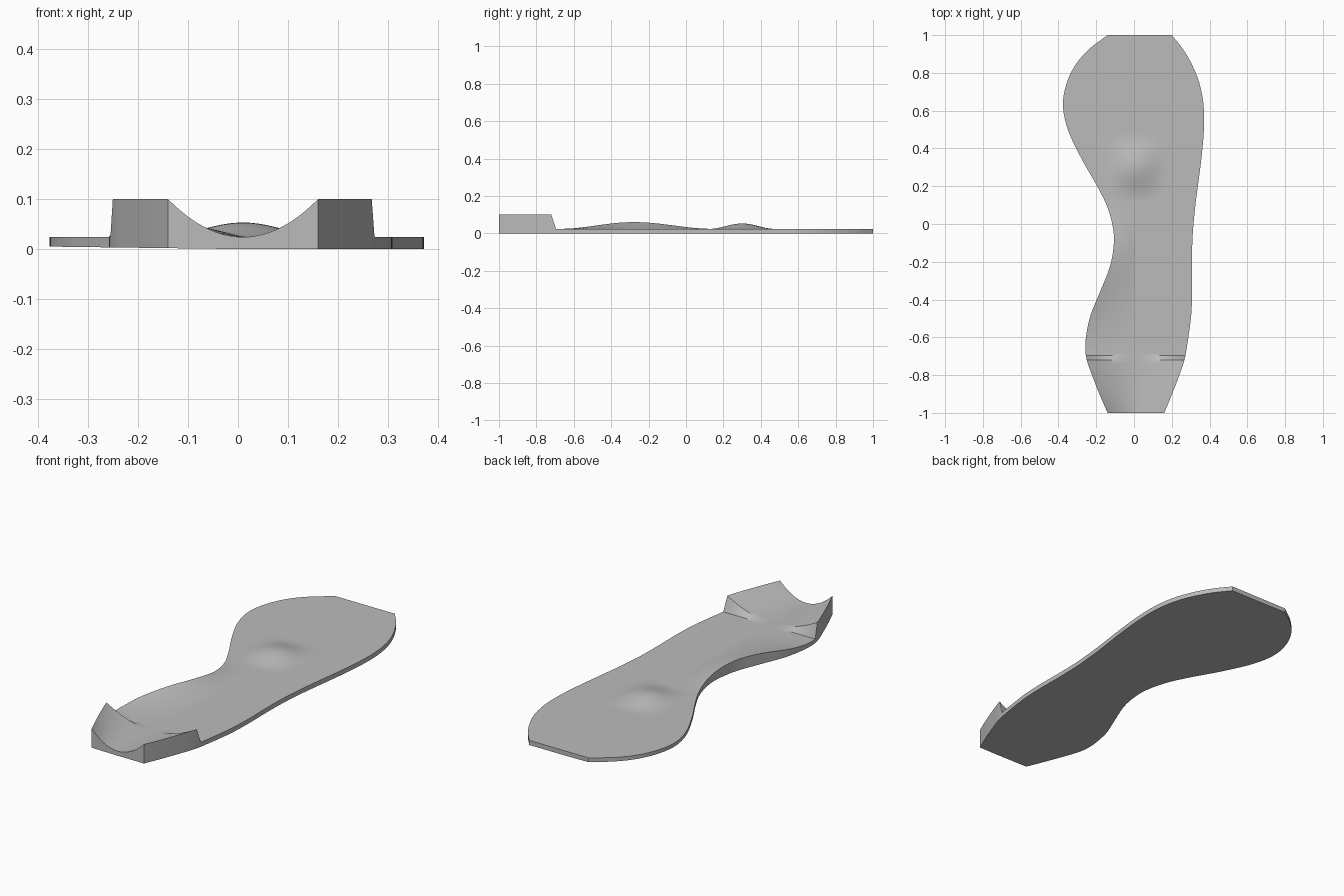
import bpy
import bmesh
import math

cube = bpy.data.objects.get("Cube")
if cube:
    bpy.data.objects.remove(cube, do_unlink=True)

# Outline: (y, inner edge x, outer edge x), heel to toe
OUTLINE = [
    (-1.0, -0.14, 0.16), (-0.9, -0.183, 0.202), (-0.8, -0.222, 0.24),
    (-0.72, -0.25, 0.267), (-0.65, -0.258, 0.28), (-0.57, -0.25, 0.292),
    (-0.48, -0.229, 0.303), (-0.36, -0.18, 0.308), (-0.22, -0.126, 0.307),
    (-0.09, -0.106, 0.309), (0.0, -0.115, 0.315), (0.1, -0.145, 0.325),
    (0.2, -0.195, 0.338), (0.35, -0.28, 0.357), (0.5, -0.35, 0.37),
    (0.63, -0.376, 0.368), (0.75, -0.355, 0.345), (0.85, -0.305, 0.304),
    (0.93, -0.233, 0.256), (1.0, -0.14, 0.2)]
BASE, RIM = 0.024, 0.10
COLS = 48


def slope(i, k):
    a, b = OUTLINE[max(i - 1, 0)], OUTLINE[min(i + 1, len(OUTLINE) - 1)]
    return (b[k] - a[k]) / (b[0] - a[0])


def edge(y, k):
    """Smooth cubic through the outline points."""
    i = 0
    while i < len(OUTLINE) - 2 and y > OUTLINE[i + 1][0]:
        i += 1
    p, q = OUTLINE[i], OUTLINE[i + 1]
    h = q[0] - p[0]
    t = (y - p[0]) / h
    return ((2*t**3 - 3*t**2 + 1) * p[k] + (t**3 - 2*t**2 + t) * h * slope(i, k)
            + (3*t**2 - 2*t**3) * q[k] + (t**3 - t**2) * h * slope(i + 1, k))


def bump(d, half):
    return math.cos(math.pi / 2 * d / half) ** 2 if abs(d) < half else 0.0


def top_height(x, y, u, left):
    # Heel cup, ending in a steep step
    cup = min(max((-0.695 - y) / 0.025, 0), 1)
    z = BASE + (RIM - BASE) * u * u * cup
    # Arch support rising toward the inner edge
    arch = bump(y + 0.28, 0.40 if y < -0.28 else 0.43)
    z += 0.036 * arch * max(0, (0.012 - x) / (0.012 - left))
    # Forefoot pad
    z += 0.029 * bump(x - 0.01, 0.17) * bump(y - 0.30, 0.175)
    return z


# Cross-section rows, with extra ones at the heel step
rows = sorted({round(-1 + 0.02 * i, 4) for i in range(101)} | {-0.695})
rows = [y for y in rows if y != -0.70]

bm = bmesh.new()
top, bottom = [], []
for y in rows:
    left, right = edge(y, 1), edge(y, 2)
    t_row, b_row = [], []
    for c in range(COLS + 1):
        u = 2 * c / COLS - 1
        x = (left + right) / 2 + u * (right - left) / 2
        t_row.append(bm.verts.new((x, y, top_height(x, y, u, left))))
        b_row.append(bm.verts.new((x, y, max(0, -0.013 * x))))
    top.append(t_row)
    bottom.append(b_row)

# Top and underside skins
for j in range(len(rows) - 1):
    for c in range(COLS):
        for g in (top, bottom):
            bm.faces.new((g[j][c], g[j][c + 1], g[j + 1][c + 1], g[j + 1][c]))
    # Side walls
    for c in (0, COLS):
        bm.faces.new((top[j][c], top[j + 1][c], bottom[j + 1][c], bottom[j][c]))
# Heel and toe ends
for j in (0, -1):
    for c in range(COLS):
        bm.faces.new((top[j][c], top[j][c + 1], bottom[j][c + 1], bottom[j][c]))
bmesh.ops.recalc_face_normals(bm, faces=bm.faces[:])

mesh = bpy.data.meshes.new("insole")
bm.to_mesh(mesh)
bm.free()
insole = bpy.data.objects.new("insole", mesh)
bpy.context.collection.objects.link(insole)

# Plain grey material
grey = bpy.data.materials.new("grey")
grey.use_nodes = True
colour = (0.5, 0.5, 0.5, 1)
grey.diffuse_color = colour
for node in grey.node_tree.nodes:
    if node.type == 'BSDF_PRINCIPLED':
        node.inputs["Base Color"].default_value = colour
mesh.materials.append(grey)

bpy.ops.object.select_all(action='DESELECT')
insole.select_set(True)
bpy.context.view_layer.objects.active = insole
bpy.ops.object.shade_smooth_by_angle(angle=math.radians(30))
